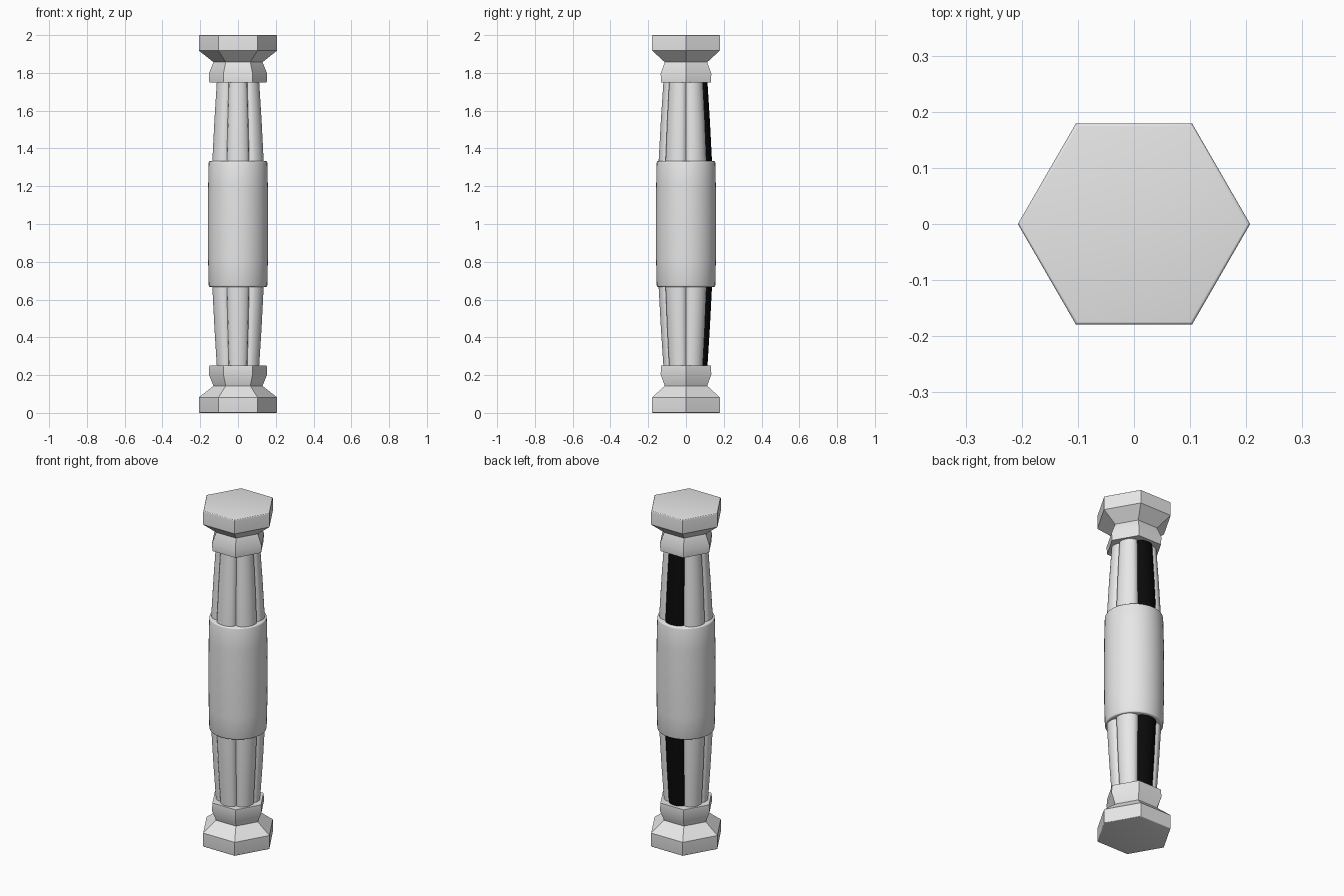
import bpy, bmesh, math

cube = bpy.data.objects.get("Cube")
if cube:
    bpy.data.objects.remove(cube, do_unlink=True)


def material(name, rgb):
    m = bpy.data.materials.new(name)
    m.use_nodes = True
    colour = (*rgb, 1)
    m.diffuse_color = colour
    m.node_tree.nodes["Principled BSDF"].inputs["Base Color"].default_value = colour
    return m


STONE = material("pale grey stone", (0.8, 0.8, 0.8))
BLACK = material("black", (0.003, 0.003, 0.003))


def loft(name, profile, sides, shape=lambda a: 1.0, is_black=None, angle=35):
    """Stack rings of (radius, z), scaled by shape(angle), and cap both ends."""
    bm = bmesh.new()
    angles = [2 * math.pi * i / sides for i in range(sides)]
    rings = [[bm.verts.new((r * shape(a) * math.cos(a), r * shape(a) * math.sin(a), z))
              for a in angles] for r, z in profile]
    for low, high in zip(rings, rings[1:]):
        for i in range(sides):
            j = (i + 1) % sides
            face = bm.faces.new((low[i], low[j], high[j], high[i]))
            if is_black and is_black(math.degrees(angles[i]) + 180 / sides):
                face.material_index = 1
    bm.faces.new(rings[0][::-1])
    bm.faces.new(rings[-1])
    mesh = bpy.data.meshes.new(name)
    bm.to_mesh(mesh)
    bm.free()
    mesh.materials.append(STONE)
    if is_black:
        mesh.materials.append(BLACK)
    obj = bpy.data.objects.new(name, mesh)
    bpy.context.collection.objects.link(obj)
    bpy.ops.object.select_all(action='DESELECT')
    obj.select_set(True)
    bpy.context.view_layer.objects.active = obj
    bpy.ops.object.shade_smooth_by_angle(angle=math.radians(angle))
    return obj


def flipped(profile):
    return [(r, 2 - z) for r, z in reversed(profile)]


# Hexagonal base with a softened outer edge, and the same shape inverted on top
EDGE = 0.006
base_profile = [(0.207 - EDGE * (1 - math.sin(t)), EDGE * (1 - math.cos(t)))
                for t in (math.radians(22.5 * k) for k in range(5))]
base_profile += [(0.207, 0.082), (0.130, 0.143), (0.155, 0.205), (0.152, 0.250)]
loft("base", base_profile, 6)
loft("capital", flipped(base_profile), 6)


# Shaft of six rounded lobes, bulging towards the middle; the rear lobe is shallower
def lobes(a):
    deg = math.degrees(a)
    off = (deg % 60) - 30
    depth = 0.13 if 60 < deg < 120 else 0.18
    return 0.82 + depth * math.sqrt(max(0.0, math.cos(math.radians(3 * off))))


half = [(0.119, 0.24), (0.133, 0.45), (0.145, 0.67)]
loft("shaft", half + [(0.149, 1.0)] + flipped(half), 72, lobes,
     is_black=lambda deg: 60 < deg < 120, angle=40)

# Round sleeve around the middle, slightly barrelled with rounded rims
rim = [(0.148, 0.667), (0.153, 0.669), (0.155, 0.675), (0.158, 0.80)]
loft("sleeve", rim + [(0.160, 1.0)] + flipped(rim), 48, angle=50)
